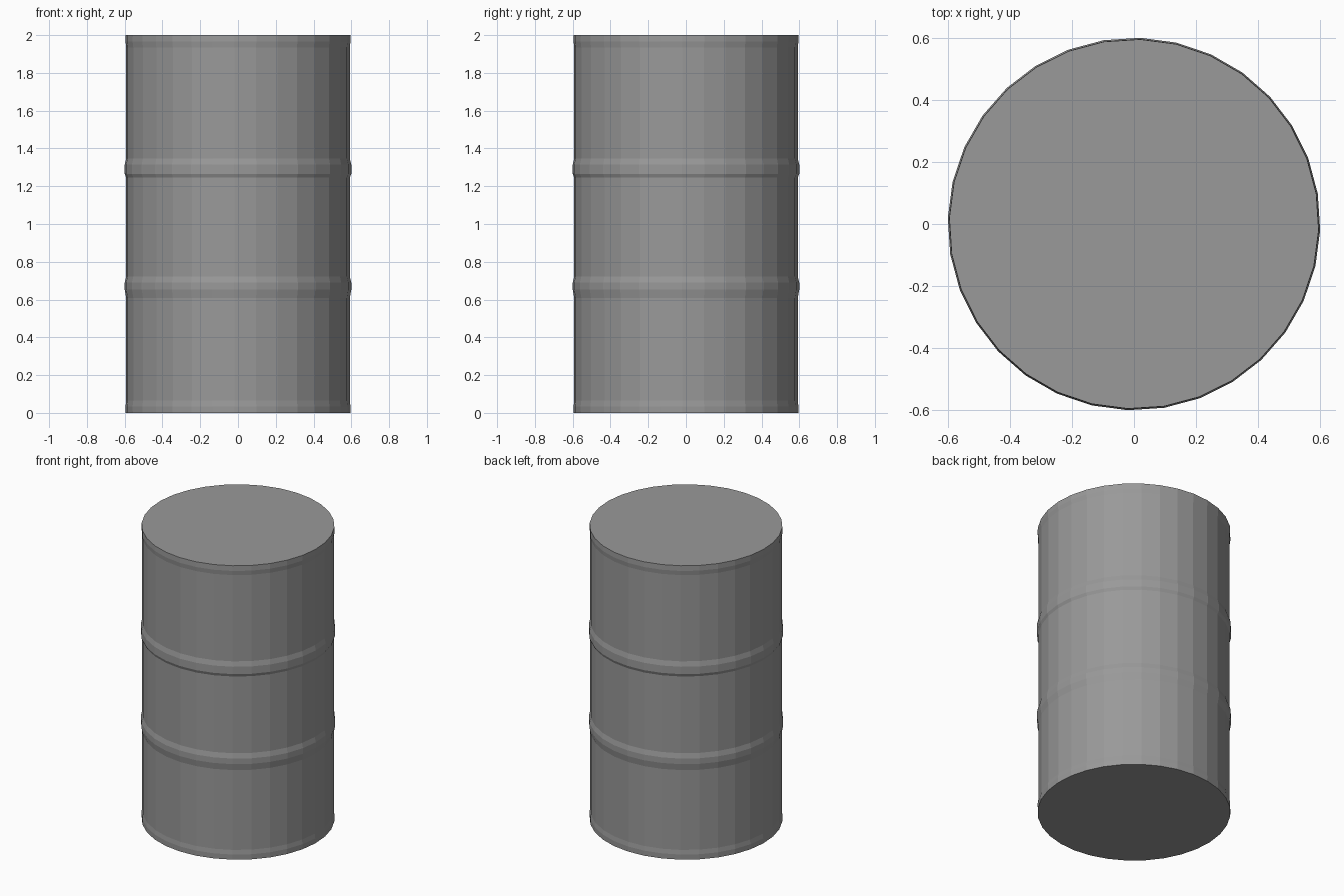
import bpy, bmesh, math

if "Cube" in bpy.data.objects:
    bpy.data.objects.remove(bpy.data.objects["Cube"])

SIDES = 32
TURN = math.radians(-1.9)   # slight rotation of the facets

# Half profile (radius, height): bottom rim, two ribs, top rim
PROFILE = [
    (0.595, 0.0), (0.596, 0.035), (0.592, 0.065),
    (0.592, 0.608), (0.6, 0.652), (0.6, 0.69), (0.592, 0.723),
    (0.592, 1.245), (0.6, 1.265), (0.6, 1.315), (0.592, 1.348),
    (0.592, 1.935), (0.596, 1.965), (0.595, 2.0),
]


def lathe(name, profile):
    bm = bmesh.new()
    rings = []
    for r, z in profile:
        rings.append([bm.verts.new((r * math.cos(TURN + i * math.tau / SIDES),
                                    r * math.sin(TURN + i * math.tau / SIDES), z))
                      for i in range(SIDES)])
    for low, high in zip(rings, rings[1:]):
        for i in range(SIDES):
            j = (i + 1) % SIDES
            bm.faces.new((low[i], low[j], high[j], high[i]))
    # Flat end caps
    bm.faces.new(rings[0][::-1])
    bm.faces.new(rings[-1])
    mesh = bpy.data.meshes.new(name)
    bm.to_mesh(mesh)
    bm.free()
    obj = bpy.data.objects.new(name, mesh)
    bpy.context.collection.objects.link(obj)
    return obj


# Dark grey steel drum
steel = bpy.data.materials.new("dark_steel")
steel.diffuse_color = (0.32, 0.32, 0.32, 1.0)
steel.use_nodes = True
steel.node_tree.nodes["Principled BSDF"].inputs["Base Color"].default_value = steel.diffuse_color
drum = lathe("drum_body", PROFILE)
drum.data.materials.append(steel)
